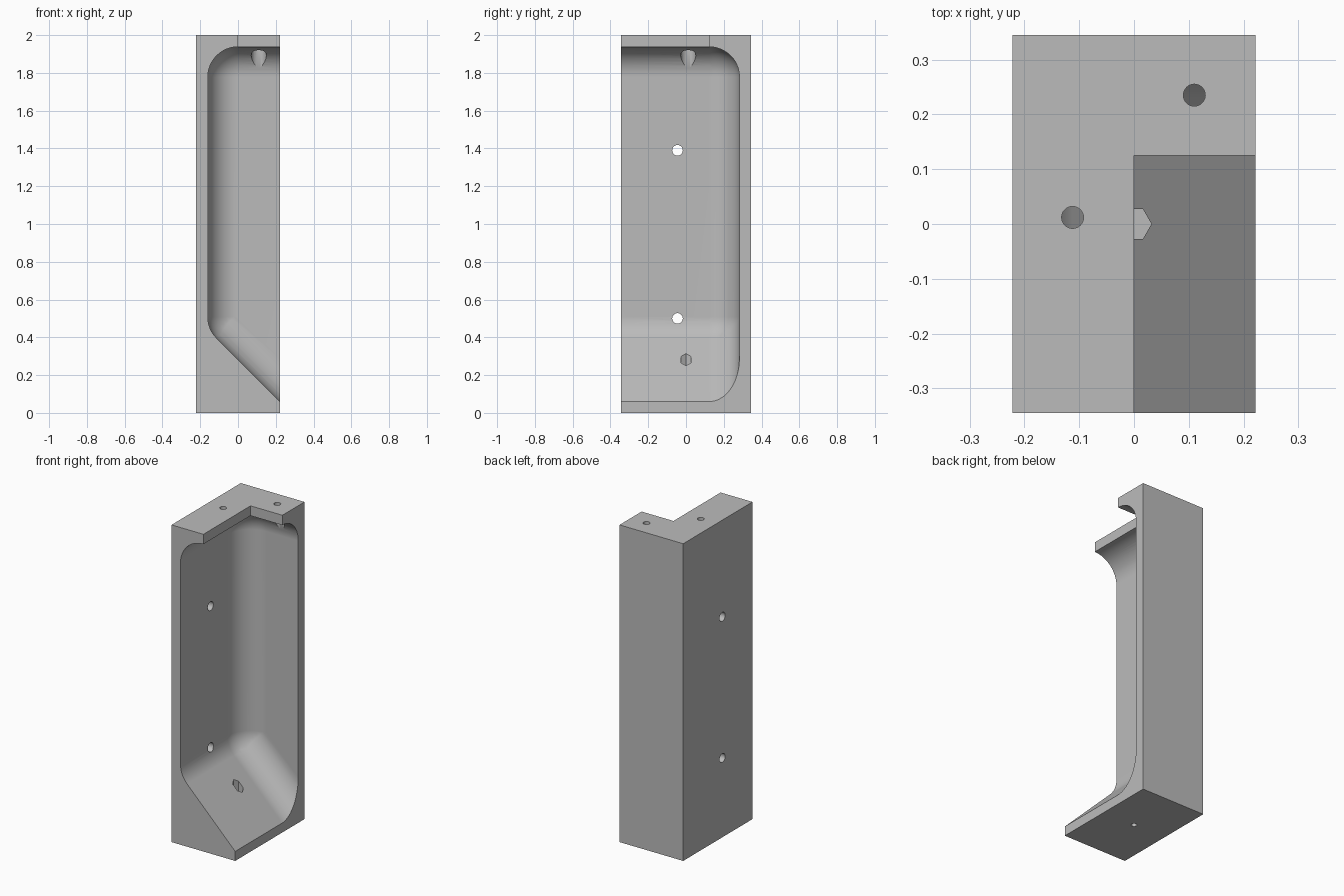
import bpy, bmesh, math
from mathutils import Matrix, Vector

old = bpy.data.objects.get("Cube")
if old:
    bpy.data.objects.remove(old, do_unlink=True)

W, D, H = 0.222, 0.345, 2.0      # half width, half depth, height
WALL = 0.062                     # shell thickness
R = 0.16                         # inner fillet radius

grey = bpy.data.materials.new("plain grey")
grey.use_nodes = True
colour = (0.5, 0.5, 0.5, 1)
grey.diffuse_color = colour
grey.node_tree.nodes["Principled BSDF"].inputs["Base Color"].default_value = colour


def finish(bm, name):
    bmesh.ops.recalc_face_normals(bm, faces=bm.faces[:])
    mesh = bpy.data.meshes.new(name)
    bm.to_mesh(mesh)
    bm.free()
    mesh.materials.append(grey)
    ob = bpy.data.objects.new(name, mesh)
    bpy.context.collection.objects.link(ob)
    return ob


def box(name, lo, hi):
    bm = bmesh.new()
    lo, hi = Vector(lo), Vector(hi)
    m = Matrix.Translation((lo + hi) / 2) @ Matrix.Diagonal((*(hi - lo), 1))
    bmesh.ops.create_cube(bm, size=1, matrix=m)
    return finish(bm, name)


def rod(name, centre, r1, r2, length, axis="Z", sides=32):
    bm = bmesh.new()
    m = Matrix.Translation(centre)
    if axis == "X":
        m = m @ Matrix.Rotation(math.pi / 2, 4, "Y")
    bmesh.ops.create_cone(bm, cap_ends=True, segments=sides, radius1=r1,
                          radius2=r2, depth=length, matrix=m)
    return finish(bm, name)


def rounded_cavity():
    # hull of balls: every edge of the sloped cavity gets the same fillet
    x, y, top = R - W + WALL, D - WALL - R, H - WALL - R
    low = 0.282 + R * math.sqrt(2)
    bm = bmesh.new()
    for px, pz in ((x, top), (1, top), (x, low - x), (1, low - 1)):
        for py in (y, -1):
            bmesh.ops.create_uvsphere(bm, u_segments=48, v_segments=24, radius=R,
                                      matrix=Matrix.Translation((px, py, pz)))
    hull = bmesh.ops.convex_hull(bm, input=bm.verts[:])
    inside = set(hull["geom_interior"]) | set(hull["geom_unused"])
    bmesh.ops.delete(bm, geom=[v for v in inside if isinstance(v, bmesh.types.BMVert)],
                     context="VERTS")
    # drop sphere faces left inside the hull
    keep = {f for f in hull["geom"] if isinstance(f, bmesh.types.BMFace) and f.is_valid}
    bmesh.ops.delete(bm, geom=[f for f in bm.faces if f not in keep], context="FACES")
    bmesh.ops.dissolve_limit(bm, angle_limit=0.002, verts=bm.verts[:], edges=bm.edges[:])
    return finish(bm, "cavity_cutter")


# Block and the hollow, open to the front and one side
housing = box("housing", (-W, -D, 0), (W, D, H))
cutters = [rounded_cavity(),
           box("top_notch_cutter", (0, -1, H - 0.1), (1, 0.125, H + 0.1))]

# Countersunk screw holes through the top
for x, y in ((-0.112, 0.012), (0.11, 0.235)):
    cutters += [rod("top_hole_cutter", (x, y, 1.95), 0.02, 0.02, 0.3),
                rod("head_recess_cutter", (x, y, 1.82), 0.04, 0.04, 0.2),
                rod("countersink_cutter", (x, y, 1.929), 0.04, 0.019, 0.022)]

# Wall mounting holes
for z in (0.5, 1.39):
    cutters.append(rod("wall_hole_cutter", (-0.2, -0.045, z), 0.028, 0.028, 0.2, "X"))

# Hexagonal nut pocket in the slope, with a blind hole under it
pocket = rod("nut_pocket_cutter", (0, 0, 0.26), 0.032, 0.032, 0.4, sides=6)
pocket.data.transform(Matrix.Rotation(math.radians(30), 4, "Z"))
cutters += [pocket, rod("base_hole_cutter", (0, 0, 0), 0.016, 0.016, 0.112)]

bpy.context.view_layer.objects.active = housing
for tool in cutters:
    tool.hide_render = True
    mod = housing.modifiers.new("cut", "BOOLEAN")
    mod.operation = "DIFFERENCE"
    mod.solver = "EXACT"
    mod.object = tool
    bpy.ops.object.modifier_apply(modifier=mod.name)
    bpy.data.objects.remove(tool, do_unlink=True)

# Smooth fillets, crisp edges
bpy.ops.object.select_all(action="DESELECT")
housing.select_set(True)
bpy.ops.object.shade_smooth_by_angle(angle=math.radians(25))
weighted = housing.modifiers.new("even_normals", "WEIGHTED_NORMAL")
weighted.keep_sharp = True
